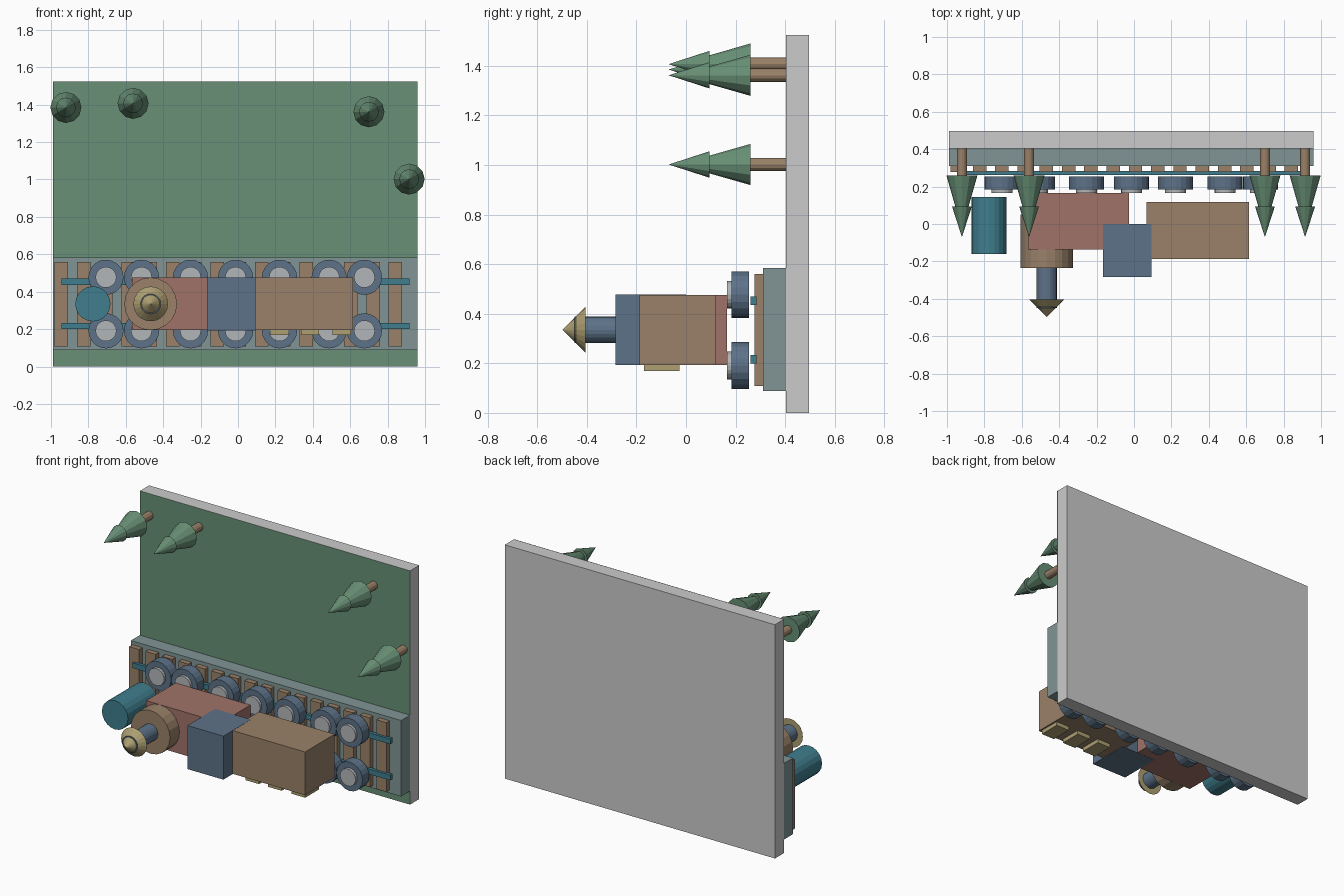
import bpy, math
from mathutils import Matrix, Vector

if "Cube" in bpy.data.objects:
    bpy.data.objects.remove(bpy.data.objects["Cube"])

def material(name, rgb):
    m = bpy.data.materials.new(name)
    m.diffuse_color = (*rgb, 1)
    m.use_nodes = True
    m.node_tree.nodes["Principled BSDF"].inputs["Base Color"].default_value = m.diffuse_color
    return m

BROWN = material("wood", (0.32, 0.22, 0.14))
RED = material("red_paint", (0.35, 0.17, 0.14))
BLUE = material("blue_paint", (0.11, 0.17, 0.25))
TEAL = material("teal_paint", (0.05, 0.21, 0.27))
GREEN = material("foliage", (0.14, 0.28, 0.18))
GRAVEL = material("gravel", (0.22, 0.30, 0.30))
YELLOW = material("brass", (0.42, 0.35, 0.17))
PALE = material("pale_metal", (0.45, 0.47, 0.48))

def finish(name, mat):
    o = bpy.context.object
    o.name = name
    if mat:
        o.data.materials.append(mat)
    return o

def box(name, x, y, z, mat=None):
    """Box from (min, max) ranges."""
    c = [(a + b) / 2 for a, b in (x, y, z)]
    bpy.ops.mesh.primitive_cube_add(size=1)
    o = finish(name, mat)
    o.data.transform(Matrix.Translation(Vector(c)) @
                     Matrix.Diagonal((x[1] - x[0], y[1] - y[0], z[1] - z[0], 1)))
    return o

def round_part(name, x, z, y0, y1, r0, mat, r1=None, sides=20):
    """Cylinder or cone along y: radius r0 at y0, r1 at y1 (y1 < y0)."""
    bpy.ops.mesh.primitive_cone_add(vertices=sides, radius1=r0,
                                    radius2=r0 if r1 is None else r1, depth=y0 - y1)
    o = finish(name, mat)
    o.data.transform(Matrix.Translation((x, (y0 + y1) / 2, z)) @
                     Matrix.Rotation(math.pi / 2, 4, 'X'))
    return o

# Base slab with grass surface, and gravel bed
LEFT, RIGHT = -0.99, 0.96
box("base_slab", (LEFT, RIGHT), (0.403, 0.497), (0, 1.525))
bpy.ops.mesh.primitive_plane_add(size=1)
grass = finish("grass", GREEN)
grass.data.transform(Matrix.Translation(((LEFT + RIGHT) / 2, 0.402, 0.7625)) @
                     Matrix.Rotation(math.pi / 2, 4, 'X') @
                     Matrix.Diagonal((RIGHT - LEFT, 1.525, 1, 1)))
box("gravel_bed", (LEFT, RIGHT), (0.31, 0.403), (0.088, 0.584), GRAVEL)

# Track
for i in range(16):
    x = -0.944 + i * 0.119
    box("sleeper", (x - 0.036, x + 0.036), (0.277, 0.31), (0.108, 0.56), BROWN)
for z in (0.217, 0.453):
    box("rail", (-0.944, 0.917), (0.261, 0.284), (z - 0.017, z + 0.017), TEAL)

# Wheels
for x in (-0.706, -0.516, -0.254, -0.013, 0.222, 0.487, 0.676):
    for z in (0.191, 0.477):
        round_part("wheel", x, z, 0.254, 0.184, 0.094, BLUE)
        round_part("wheel_hub", x, z, 0.25, 0.166, 0.056, PALE)

# Engine body, cab and wagon
BODY_Z = (0.194, 0.476)
box("engine_body", (-0.567, -0.027), (-0.137, 0.166), BODY_Z, RED)
box("cab", (-0.166, 0.093), (-0.284, 0.0), (0.193, 0.477), BLUE)
box("wagon", (0.068, 0.615), (-0.187, 0.118), BODY_Z, BROWN)
for x in (0.222, 0.385, 0.555):
    box("wagon_window", (x - 0.049, x + 0.049), (-0.17, -0.027), (0.168, 0.21), YELLOW)

# Boiler, chimney and nose drum
CZ = 0.335
round_part("boiler_drum", -0.467, CZ, 0.05, -0.235, 0.141, BROWN)
round_part("chimney", -0.467, CZ, -0.22, -0.45, 0.054, BLUE)
round_part("chimney_cap", -0.467, CZ, -0.405, -0.498, 0.093, YELLOW, r1=0)
round_part("nose_drum", -0.776, CZ, 0.145, -0.16, 0.094, TEAL)

# Trees
for x, z in ((-0.92, 1.385), (-0.561, 1.407), (0.70, 1.362), (0.915, 1.002)):
    round_part("tree_trunk", x, z, 0.403, 0.25, 0.027, BROWN, sides=12)
    round_part("tree_lower", x, z, 0.26, -0.03, 0.083, GREEN, r1=0, sides=12)
    round_part("tree_upper", x, z, 0.094, -0.07, 0.053, GREEN, r1=0, sides=12)
